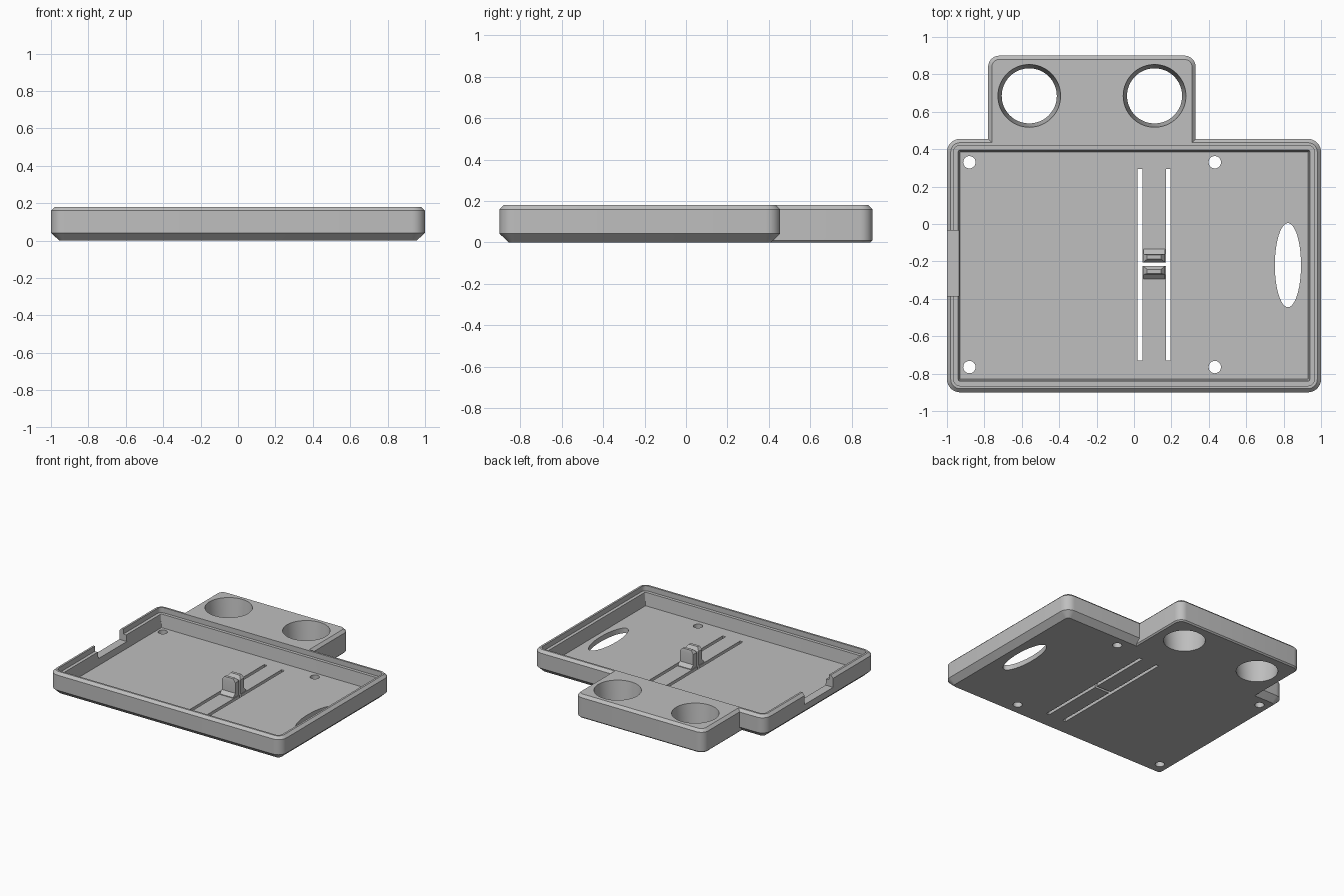
import bpy
import bmesh
from math import cos, sin, pi, radians

if "Cube" in bpy.data.objects:
    bpy.data.objects.remove(bpy.data.objects["Cube"], do_unlink=True)

# Single grey plastic
plastic = bpy.data.materials.new("grey plastic")
plastic.use_nodes = True
grey = (0.52, 0.52, 0.52, 1)
plastic.diffuse_color = grey
plastic.node_tree.nodes["Principled BSDF"].inputs["Base Color"].default_value = grey


def loft(name, rings):
    """Closed solid through rings of equal point count."""
    bm = bmesh.new()
    loops = [[bm.verts.new(p) for p in ring] for ring in rings]
    n = len(loops[0])
    for a, b in zip(loops, loops[1:]):
        for i in range(n):
            j = (i + 1) % n
            bm.faces.new((a[i], a[j], b[j], b[i]))
    bm.faces.new(loops[0][::-1])
    bm.faces.new(loops[-1])
    bmesh.ops.recalc_face_normals(bm, faces=bm.faces)
    mesh = bpy.data.meshes.new(name)
    bm.to_mesh(mesh)
    bm.free()
    mesh.materials.append(plastic)
    obj = bpy.data.objects.new(name, mesh)
    bpy.context.collection.objects.link(obj)
    return obj


def rounded_rect(x0, x1, y0, y1, radius, inset, z, steps=8):
    r = max(radius - inset, 0.004)
    x0, x1, y0, y1 = x0 + inset, x1 - inset, y0 + inset, y1 - inset
    corners = [(x1 - r, y1 - r), (x0 + r, y1 - r), (x0 + r, y0 + r), (x1 - r, y0 + r)]
    pts = []
    for k, (cx, cy) in enumerate(corners):
        for i in range(steps + 1):
            a = (k + i / steps) * pi / 2
            pts.append((cx + r * cos(a), cy + r * sin(a), z))
    return pts


def rounded_solid(name, bounds, radius, levels):
    return loft(name, [rounded_rect(*bounds, radius, inset, z) for inset, z in levels])


def ellipse(x, y, rx, ry, z, n=48):
    return [(x + rx * cos(2 * pi * i / n), y + ry * sin(2 * pi * i / n), z) for i in range(n)]


def rect(x0, x1, y0, y1, z):
    return [(x0, y0, z), (x1, y0, z), (x1, y1, z), (x0, y1, z)]


def box(name, x0, x1, y0, y1, z0, z1):
    return loft(name, [rect(x0, x1, y0, y1, z) for z in (z0, z1)])


def combine(target, other, operation):
    other.hide_render = True
    mod = target.modifiers.new(operation.lower(), "BOOLEAN")
    mod.operation = operation
    mod.solver = "EXACT"
    mod.object = other
    bpy.context.view_layer.objects.active = target
    bpy.ops.object.modifier_apply(modifier=mod.name)
    bpy.data.objects.remove(other, do_unlink=True)


# Tray body with the rear tab joined flush to it
H = 0.18
FLOOR = 0.04
tray_bounds = (-1, 1, -0.9, 0.455)
tray = rounded_solid("tray", tray_bounds, 0.07,
                     [(0.045, 0), (0, 0.042), (0, H - 0.02), (0.02, H)])
tab = rounded_solid("rear_tab", (-0.78, 0.33, 0.25, 0.9), 0.06,
                    [(0.01, 0), (0, 0.01), (0, H - 0.02), (0.02, H)])
combine(tray, tab, "UNION")

# Hollow with a stepped rim
cavity = rounded_solid("cavity_cutter", tray_bounds, 0.07,
                       [(0.07, FLOOR), (0.06, 0.14), (0.035, 0.14), (0.035, 0.3)])
combine(tray, cavity, "DIFFERENCE")

# Tapered round holes in the tab
for x in (-0.56, 0.11):
    hole = loft("tab_hole_cutter", [ellipse(x, 0.685, r, r, z, 64)
                                    for r, z in ((0.145, -0.02), (0.17, H + 0.02))])
    combine(tray, hole, "DIFFERENCE")

# Screw holes and oval opening in the floor
openings = [(x, y, 0.033, 0.033) for x in (-0.88, 0.432) for y in (-0.765, 0.33)]
openings.append((0.823, -0.22, 0.07, 0.225))
for x, y, rx, ry in openings:
    hole = loft("floor_hole_cutter", [ellipse(x, y, rx, ry, z) for z in (-0.05, 0.1)])
    combine(tray, hole, "DIFFERENCE")

# Long slots, the slit between them, and the side wall notch
for bounds in ((0.02, 0.045, -0.73, 0.295, -0.05, 0.1),
               (0.17, 0.195, -0.73, 0.295, -0.05, 0.1),
               (0.03, 0.18, -0.225, -0.205, -0.05, 0.1),
               (-1.1, -0.9, -0.385, -0.035, 0.09, 0.3)):
    combine(tray, box("slot_cutter", *bounds), "DIFFERENCE")

# Pair of clip posts with flared feet and tapered heads
CX, CY = 0.1075, -0.215
for side, name in ((1, "rear_clip"), (-1, "front_clip")):
    rings = []
    for half, inner, outer, z in ((0.058, 0.01, 0.08, FLOOR - 0.01),
                                  (0.058, 0.01, 0.08, FLOOR + 0.005),
                                  (0.058, 0.01, 0.055, 0.07),
                                  (0.058, 0.01, 0.055, 0.15),
                                  (0.038, 0.027, 0.05, 0.175)):
        rings.append(rect(CX - half, CX + half, CY + side * inner, CY + side * outer, z))
    loft(name, rings)

# Smooth the rounded corners, keep the edges crisp
for obj in bpy.context.collection.objects:
    if obj.type == "MESH" and plastic.name in obj.data.materials:
        obj.data.shade_smooth()
        obj.data.set_sharp_from_angle(angle=radians(25))
